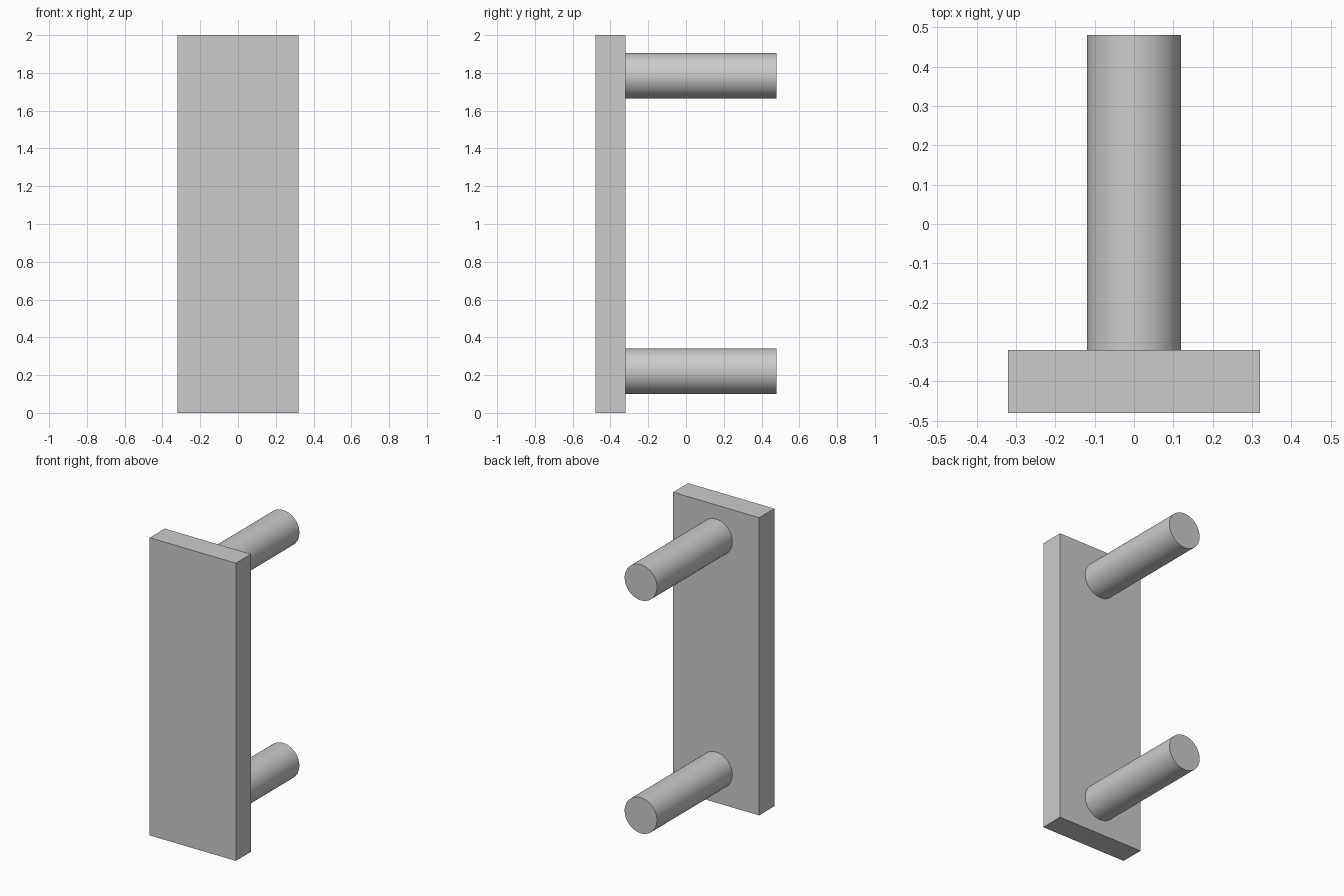
import bpy
import math

cube = bpy.data.objects.get("Cube")
if cube:
    bpy.data.objects.remove(cube, do_unlink=True)

# Single grey finish
GREY = (0.6, 0.6, 0.6, 1.0)
grey = bpy.data.materials.new("plain_grey")
grey.use_nodes = True
grey.diffuse_color = GREY
grey.node_tree.nodes["Principled BSDF"].inputs["Base Color"].default_value = GREY

BACK_OF_PLATE = -0.32
POST_END = 0.48


def finish(name):
    obj = bpy.context.object
    obj.name = name
    obj.data.materials.append(grey)
    bpy.ops.object.transform_apply(location=False, rotation=True, scale=True)
    return obj


# Flat grip plate
bpy.ops.mesh.primitive_cube_add(size=1, location=(0, -0.4, 1))
bpy.context.object.scale = (0.64, 0.16, 2)
finish("grip_plate")

# Round mounting posts behind the plate
for name, height in (("lower_post", 0.22), ("upper_post", 1.785)):
    bpy.ops.mesh.primitive_cylinder_add(
        vertices=64, radius=0.12, depth=POST_END - BACK_OF_PLATE,
        location=(0, (POST_END + BACK_OF_PLATE) / 2, height),
        rotation=(math.pi / 2, 0, 0))
    finish(name)
    bpy.ops.object.shade_smooth_by_angle(angle=math.radians(30))
